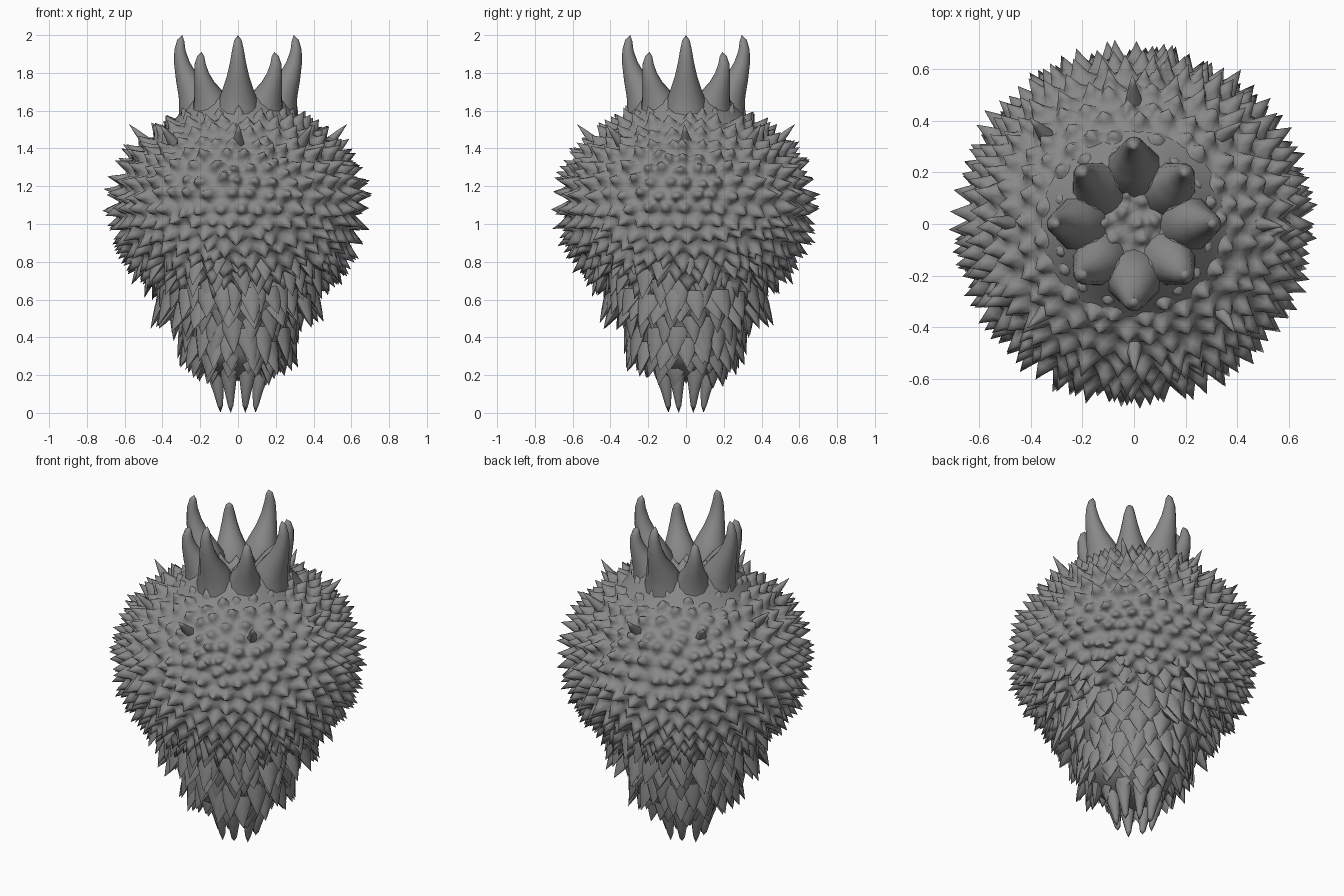
import bpy, bmesh, math, random
from mathutils import Vector, kdtree

if "Cube" in bpy.data.objects:
    bpy.data.objects.remove(bpy.data.objects["Cube"])

random.seed(4)
grey = bpy.data.materials.new("dark_grey")
grey.diffuse_color = (.25, .25, .25, 1)
grey.use_nodes = True
grey.node_tree.nodes["Principled BSDF"].inputs["Base Color"].default_value = grey.diffuse_color


def finish(bm, name, angle=80):
    bmesh.ops.recalc_face_normals(bm, faces=bm.faces[:])
    me = bpy.data.meshes.new(name)
    bm.to_mesh(me)
    bm.free()
    me.materials.append(grey)
    ob = bpy.data.objects.new(name, me)
    bpy.context.collection.objects.link(ob)
    bpy.ops.object.select_all(action='DESELECT')
    ob.select_set(True)
    bpy.context.view_layer.objects.active = ob
    bpy.ops.object.shade_smooth_by_angle(angle=math.radians(angle))
    return ob


def lathe(bm, profile, steps=48):
    vs = [bm.verts.new((r, 0, z)) for r, z in profile]
    es = [bm.edges.new(e) for e in zip(vs, vs[1:])]
    bmesh.ops.spin(bm, geom=vs + es, cent=(0, 0, 0), axis=(0, 0, 1), angle=math.tau, steps=steps)
    bmesh.ops.remove_doubles(bm, verts=bm.verts[:], dist=.0005)


def horn(bm, path, radii, side, n=6, thick=1.0):
    """Tapered tube along path; side is the width direction, last point is the tip."""
    rings = []
    for i, p in enumerate(path[:-1]):
        d = (path[i + 1] - path[max(i - 1, 0)]).normalized()
        across = d.cross(side).normalized()
        rings.append([bm.verts.new(p + radii[i] * (side * math.cos(a) + across * thick * math.sin(a)))
                      for a in (math.tau * k / n for k in range(n))])
    tip = bm.verts.new(path[-1])
    for lo, hi in zip(rings, rings[1:]):
        for k in range(n):
            bm.faces.new((lo[k], lo[(k + 1) % n], hi[(k + 1) % n], hi[k]))
    for k in range(n):
        bm.faces.new((rings[-1][k], rings[-1][(k + 1) % n], tip))
    bm.faces.new(rings[0][::-1])


def polar(r, z, a):
    return Vector((r * math.cos(a), r * math.sin(a), z))


def spike(bm, r, z, a, nr, nz, width, length, thick=1.0):
    """Concave thorn leaving the surface along (nr, nz)."""
    side = Vector((-math.sin(a), math.cos(a), 0))
    d = polar(nr, nz, a) + side * random.uniform(-.15, .15)
    p = polar(r, z, a) - d * 0.03
    path = [p + d * (length + .03) * t for t in (0, .35, .7, 1)]
    horn(bm, path, [width, width * .75, width * .38], side, 6, thick)


# Round head: an ico ball whose original corners are pulled out into thorns
bm = bmesh.new()
bmesh.ops.create_icosphere(bm, subdivisions=4, radius=1)
for v in bm.verts:
    v.co = (v.co + Vector([random.uniform(-.035, .035) for _ in range(3)])).normalized()
peaks = kdtree.KDTree(len(bm.verts))
for i, v in enumerate(bm.verts):
    peaks.insert(v.co, i)
peaks.balance()
heights = [random.uniform(.075, .115) for _ in bm.verts]
bmesh.ops.subdivide_edges(bm, edges=bm.edges[:], cuts=3, use_grid_fill=True)
for v in bm.verts:
    u = v.co.normalized()
    _, i, dist = peaks.find(u)
    h = heights[i] * max(0, 1 - dist / .085) ** 1.25
    if u.z > .6:
        h *= .75
    base = Vector((u.x * .615, u.y * .615, 1.08 + u.z * (.54 if u.z > 0 else .5)))
    n = Vector((u.x, u.y, u.z * 1.15 - (.3 if u.z < 0 else .1))).normalized()
    v.co = base + n * h
finish(bm, "thorny_head", 180)

# A few longer thorns near the shoulders
bm = bmesh.new()
for k in range(8):
    spike(bm, .47, 1.42, math.tau * k / 8, .70, .71, .038, .155)
finish(bm, "shoulder_thorns")

# Tiered trunk core
bm = bmesh.new()
lathe(bm, [(.46, .80), (.39, .70), (.39, .57), (.32, .51), (.28, .45), (.28, .31), (.2, .25), (.11, .18), (0, .17)])
finish(bm, "trunk_core")

# Hanging scales: z, r, count, length, outward lean, including the tier undersides
bm = bmesh.new()
rows = [(.82, .50, 24, .13, .5), (.76, .45, 22, .16, .3), (.69, .39, 20, .17, .25), (.61, .40, 20, .15, .42),
        (.56, .38, 18, .11, .55), (.55, .33, 16, .15, .1), (.50, .29, 15, .17, .2), (.43, .28, 15, .17, .25),
        (.36, .27, 15, .14, .38), (.31, .24, 13, .12, .2), (.28, .20, 11, .12, .15), (.24, .15, 9, .10, .1)]
for i, (z, r, n, length, lean) in enumerate(rows):
    for k in range(n):
        a = math.tau * (k + .5 * (i % 2) + random.uniform(-.25, .25)) / n
        spike(bm, r, z + random.uniform(-.025, .025), a, lean, -.94, .07,
              length * random.uniform(.75, 1.1), .6)
finish(bm, "trunk_scales", 60)

# Eight root prongs at the bottom
bm = bmesh.new()
for k in range(8):
    a = math.tau * (k + .5) / 8
    low = 0 if k % 2 else .015
    path = [polar(r, z, a) for r, z in ((.13, .28), (.125, .19), (.11, .10), (.102, .04), (.10, low))]
    horn(bm, path, [.05, .045, .027, .016], Vector((-math.sin(a), math.cos(a), 0)), 8)
finish(bm, "root_prongs")

# Crown: a flared ring carrying eight curved horns, alternating tall and short
bm = bmesh.new()
lathe(bm, [(.36, 1.53), (.29, 1.60), (.25, 1.66), (.21, 1.695), (.16, 1.68), (.11, 1.63), (.09, 1.58)])
finish(bm, "crown_ring")
bm = bmesh.new()
for k in range(8):
    a = math.tau * k / 8
    top = 2.0 if k % 2 == 0 else 1.91
    out = 1.0 if k % 2 == 0 else .92
    path = [polar(r * out, 1.54 + (top - 1.54) * t, a) for r, t in
            ((.20, 0), (.21, .2), (.24, .36), (.275, .52), (.298, .68), (.308, .83), (.303, .94), (.295, 1))]
    horn(bm, path, [.125, .11, .085, .060, .043, .031, .02], Vector((-math.sin(a), math.cos(a), 0)), 12, .95)
finish(bm, "crown_horns")
